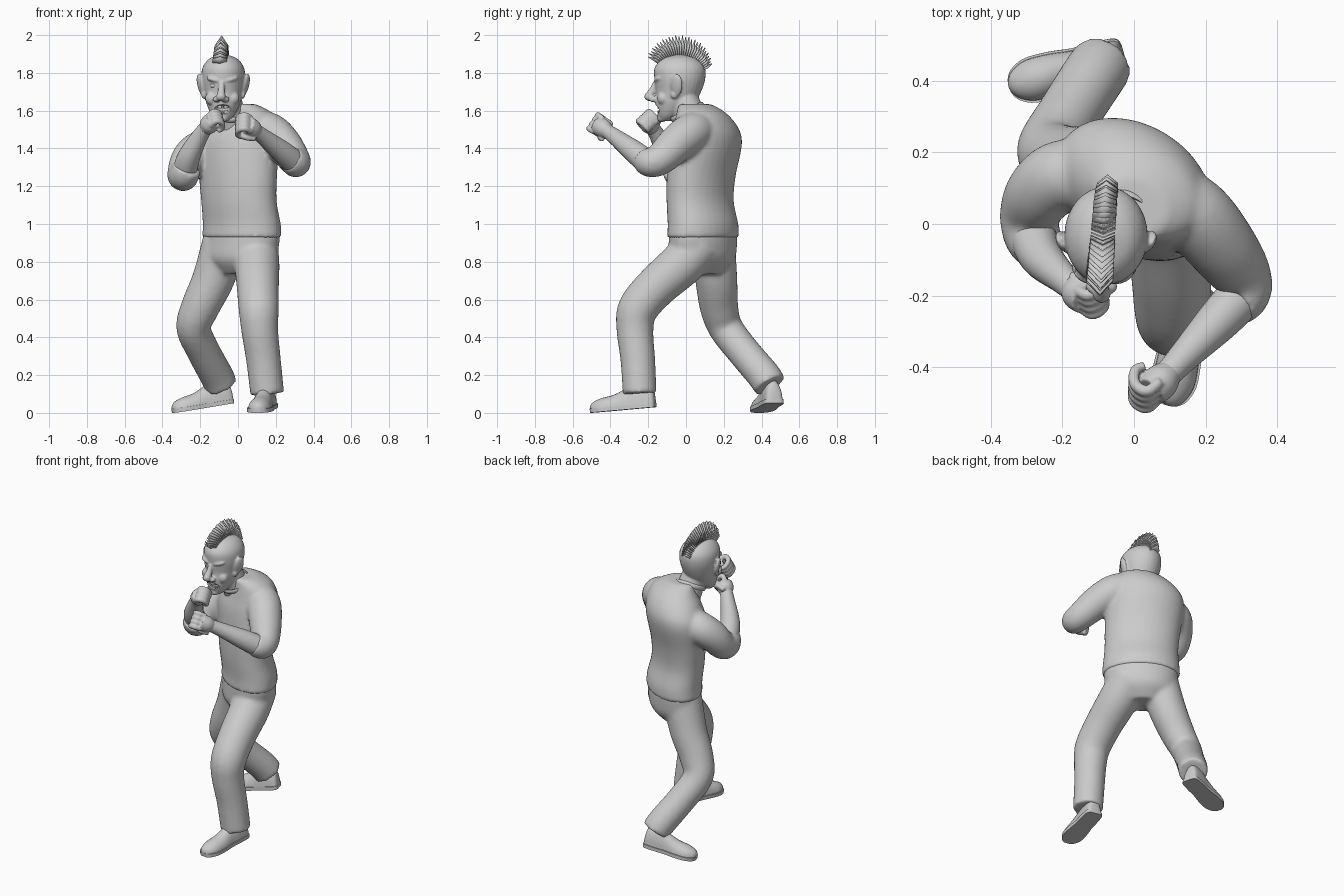
import bpy, bmesh, math
from mathutils import Vector, Matrix, Quaternion

if "Cube" in bpy.data.objects:
    bpy.data.objects.remove(bpy.data.objects["Cube"])

def finish(name, bm, angle=40):
    bmesh.ops.recalc_face_normals(bm, faces=bm.faces[:])
    me = bpy.data.meshes.new(name)
    bm.to_mesh(me); bm.free()
    ob = bpy.data.objects.new(name, me)
    bpy.context.collection.objects.link(ob)
    bpy.ops.object.select_all(action='DESELECT')
    ob.select_set(True)
    bpy.context.view_layer.objects.active = ob
    bpy.ops.object.shade_smooth_by_angle(angle=math.radians(angle))
    return ob

def spline(st, sub=5):
    out = []
    for i in range(len(st) - 1):
        p = [st[max(i - 1, 0)], st[i], st[i + 1], st[min(i + 2, len(st) - 1)]]
        for k in range(sub):
            t = k / sub
            out.append([0.5 * (2*b + (c-a)*t + (2*a-5*b+4*c-d)*t*t + (3*b-a-3*c+d)*t**3)
                        for a, b, c, d in zip(*p)])
    return out + [list(st[-1])]

def skin(name, rings):
    bm = bmesh.new()
    vs = [[bm.verts.new(p) for p in r] for r in rings]
    n = len(vs[0])
    for a, b in zip(vs, vs[1:]):
        for i in range(n):
            bm.faces.new((a[i], a[(i+1) % n], b[(i+1) % n], b[i]))
    bm.faces.new(vs[0]); bm.faces.new(vs[-1])
    return finish(name, bm)

def loft(name, stations, n=32):
    """Horizontal elliptical sections: x, y, z, rx, ry, yaw."""
    rings = []
    for x, y, z, rx, ry, yaw in spline(stations):
        c, s = math.cos(math.radians(yaw)), math.sin(math.radians(yaw))
        r = []
        for k in range(n):
            u, v = rx*math.cos(2*math.pi*k/n), ry*math.sin(2*math.pi*k/n)
            r.append((x + u*c - v*s, y + u*s + v*c, z))
        rings.append(r)
    return skin(name, rings)

def limb(name, stations, n=24):
    """Round sections along a bent path: x, y, z, radius."""
    pts = spline(stations)
    rings, q, last = [], None, None
    for i, p in enumerate(pts):
        t = (Vector(pts[min(i+1, len(pts)-1)][:3]) - Vector(pts[max(i-1, 0)][:3])).normalized()
        q = t.to_track_quat('Z', 'Y') if q is None else last.rotation_difference(t) @ q
        last = t
        rings.append([Vector(p[:3]) + q @ Vector((p[3]*math.cos(2*math.pi*k/n), p[3]*math.sin(2*math.pi*k/n), 0))
                      for k in range(n)])
    return skin(name, rings)

def blob(name, loc, size, rot=(0, 0, 0)):
    bm = bmesh.new()
    bmesh.ops.create_uvsphere(bm, u_segments=20, v_segments=12, radius=1)
    for f in (Matrix.Diagonal((*size, 1)), *[Matrix.Rotation(math.radians(a), 4, ax) for a, ax in zip(rot, 'XYZ')],
              Matrix.Translation(loc)):
        bm.transform(f)
    return finish(name, bm)

def fuse(name, parts, voxel, smooth=4):
    """Join overlapping parts into one continuous surface."""
    bpy.ops.object.select_all(action='DESELECT')
    for p in parts:
        p.select_set(True)
    bpy.context.view_layer.objects.active = parts[0]
    bpy.ops.object.join()
    ob = parts[0]
    ob.name = name
    m = ob.modifiers.new('fuse', 'REMESH')
    m.mode, m.voxel_size, m.use_smooth_shade = 'VOXEL', voxel, True
    s = ob.modifiers.new('soften', 'SMOOTH')
    s.factor, s.iterations = 0.5, smooth
    return ob

# Shirt: twisted torso with two bent sleeves
torso = loft('torso', [(.02, .09, .925, .235, .16, -37), (.02, .09, 1.0, .23, .158, -37),
                       (.005, .075, 1.12, .222, .15, -36), (0, .08, 1.25, .228, .155, -35),
                       (0, .105, 1.42, .235, .17, -33), (.015, .105, 1.51, .21, .155, -32),
                       (.03, .08, 1.59, .155, .12, -30), (.0, .045, 1.635, .095, .085, -25)])
sleeve_l = limb('sleeve', [(.08, .08, 1.5, .1), (.165, .03, 1.485, .105), (.235, -.05, 1.425, .1),
                           (.295, -.135, 1.345, .086), (.305, -.19, 1.325, .078), (.275, -.22, 1.345, .072)])
sleeve_r = limb('sleeve', [(-.1, .13, 1.41, .1), (-.2, .135, 1.395, .1), (-.26, .09, 1.34, .096),
                           (-.29, .03, 1.265, .085), (-.285, -.03, 1.26, .08), (-.265, -.06, 1.3, .074)])
fuse('shirt', [torso, sleeve_l, sleeve_r], .011, 9)

# Trousers: pelvis with a forward and a rear leg
pelvis = loft('pelvis', [(.02, .09, .97, .222, .15, -37), (.02, .09, .9, .222, .153, -37),
                         (.01, .09, .81, .2, .145, -37), (0, .09, .735, .12, .085, -37)])
leg_f = limb('leg', [(.09, .08, .9, .12), (.1, -.02, .79, .12), (.105, -.16, .665, .112), (.11, -.255, .55, .107),
                     (.115, -.27, .44, .098), (.135, -.255, .28, .092), (.155, -.245, .1, .09)])
leg_r = limb('leg', [(-.07, .14, .9, .12), (-.13, .16, .71, .112), (-.2, .175, .56, .102), (-.235, .21, .45, .092),
                     (-.185, .3, .33, .088), (-.115, .41, .2, .089), (-.09, .445, .145, .088)])
fuse('trousers', [pelvis, leg_f, leg_r], .011, 9)

# Shoes: domed upper over a flat sole
def shoe(name, heel, toe, pitch):
    d = Vector((toe[0]-heel[0], toe[1]-heel[1], 0))
    L, yaw = d.length, math.atan2(d.y, d.x)
    M = Matrix.Translation((toe[0], toe[1], 0)) @ Matrix.Rotation(yaw, 4, 'Z') @ \
        Matrix.Rotation(math.radians(pitch), 4, 'Y') @ Matrix.Translation((-L, 0, 0))
    prof = spline([(.01, .02, .06), (.05, .044, .12), (.25, .05, .14), (.42, .05, .115), (.62, .058, .085),
                   (.82, .058, .072), (.95, .038, .055), (1, .012, .035)], 4)
    up = [[M @ Vector((t*L, w*math.cos(a), .018 + max(0, (h-.018)*math.sin(a))))
           for a in [2*math.pi*k/24 for k in range(24)]] for t, w, h in prof]
    skin(name + '_upper', up)
    bm = bmesh.new()
    edge = [(t, w + .006) for t, w, h in prof] + [(t, -w - .006) for t, w, h in reversed(prof)]
    f = bm.faces.new([bm.verts.new(M @ Vector((t*L, w, 0))) for t, w in edge])
    ex = bmesh.ops.extrude_face_region(bm, geom=[f])
    up_dir = M.to_3x3() @ Vector((0, 0, .022))
    bmesh.ops.translate(bm, vec=up_dir, verts=[v for v in ex['geom'] if isinstance(v, bmesh.types.BMVert)])
    finish(name + '_sole', bm)
shoe('front_shoe', (.165, -.155), (.1, -.505), 5)
shoe('rear_shoe', (-.02, .475), (-.345, .385), 9)

# Forearms and clenched fists
def arm(side, elbow, mid, wrist, fist, inward, s=1.15):
    limb(side + '_forearm', [(*elbow, .066), (*mid, .06), (*wrist, .042), (*fist, .036)])
    f = Vector(fist)
    d = (f - Vector(wrist)).normalized()
    inn = Vector(inward)
    inn = (inn - inn.dot(d)*d).normalized()
    acr = d.cross(inn)
    d, inn, acr = d*s, inn*s, acr*s
    parts = [limb('palm', [(*(f - d*.045), .036), (*(f - d*.01), .05), (*(f + d*.03), .046)])]
    for k in range(4):
        o = f + acr*(k - 1.5)*.024
        parts.append(limb('finger', [(*(o + d*.015 - inn*.012), .015), (*(o + d*.055 - inn*.005), .017),
                                     (*(o + d*.058 + inn*.03), .016), (*(o + d*.025 + inn*.055), .015),
                                     (*(o + d*.0 + inn*.045), .012)], 10))
    o = f + acr*.04
    parts.append(limb('thumb', [(*(o - d*.035), .016), (*(o + inn*.03), .018),
                                (*(o + inn*.062 + d*.03 - acr*.02), .014)], 10))
    fuse(side + '_fist', parts, .005, 3)
arm('left', (.31, -.19, 1.315), (.235, -.27, 1.38), (.13, -.38, 1.465), (.07, -.445, 1.51), (-1, .2, -.1))
arm('right', (-.285, -.02, 1.265), (-.26, -.09, 1.355), (-.195, -.155, 1.475), (-.15, -.195, 1.53), (.8, .4, -.2), 1.0)

# Head: skull, neck, brows, cheeks, nose, ears
HX = -.078
skull = loft('skull', [(HX-.005, -.11, 1.545, .03, .028, 0), (HX-.003, -.09, 1.575, .06, .06, 0),
                       (HX, -.06, 1.635, .088, .102, 0), (HX, -.04, 1.7, .104, .12, 0),
                       (HX, -.033, 1.77, .116, .135, 0), (HX, -.033, 1.83, .109, .132, 0),
                       (HX, -.033, 1.875, .074, .09, 0), (HX, -.033, 1.897, .02, .025, 0)])
parts = [skull, limb('neck', [(-.03, .05, 1.5, .085), (-.045, .015, 1.59, .08), (-.065, -.02, 1.68, .078)]),
         limb('nose', [(HX-.008, -.16, 1.75, .014), (HX-.01, -.176, 1.71, .018), (HX-.012, -.198, 1.67, .025),
                       (HX-.012, -.206, 1.655, .012)], 12),
         blob('chin', (HX-.005, -.13, 1.56), (.03, .022, .022))]
for s in (-1, 1):
    parts += [blob('brow', (HX-.006 + s*.045, -.147, 1.765), (.042, .02, .014), (0, s*-14, s*18)),
              blob('cheek', (HX-.005 + s*.055, -.122, 1.665), (.036, .03, .036)),
              blob('nostril', (HX-.012 + s*.024, -.174, 1.66), (.02, .021, .016)),
              blob('ear', (HX + s*.117, -.05, 1.735), (.016, .034, .062), (-8, s*12, s*-25)),
              blob('ear_lobe', (HX + s*.103, -.062, 1.685), (.014, .02, .022))]
head = fuse('head', parts, .0055, 5)

# Open grinning mouth carved into the face
cutter = blob('mouth_cutter', (HX-.003, -.165, 1.606), (.052, .042, .026))
cutter.hide_render = True
cutter.display_type = 'WIRE'
b = head.modifiers.new('mouth', 'BOOLEAN')
b.operation, b.object, b.solver = 'DIFFERENCE', cutter, 'EXACT'

# Teeth and eyes
for row, z in (('upper', 1.62), ('lower', 1.592)):
    bm = bmesh.new()
    for k in range(-3, 4):
        M = Matrix.Translation((HX-.003 + k*.0115, -.143 + .0016*k*k, z + .0006*k*k)) @ Matrix.Diagonal((.01, .014, .016, 1))
        bmesh.ops.create_cube(bm, size=1, matrix=M)
    finish(row + '_teeth', bm)
for s in (-1, 1):
    blob('eye', (HX-.006 + s*.043, -.134, 1.733), (.022, .018, .015))

# Shirt collar
bm = bmesh.new()
ring = [2*math.pi*k/32 for k in range(32)]
M = Matrix.Translation((-.038, .008, 1.592)) @ Matrix.Rotation(math.radians(27), 4, 'X')
vs = [[bm.verts.new(M @ Vector(((.088 + .008*math.cos(b))*math.cos(a), (.09 + .008*math.cos(b))*math.sin(a),
       .016*math.sin(b)))) for b in [2*math.pi*j/8 for j in range(8)]] for a in ring]
for i in range(32):
    for j in range(8):
        a, c = vs[i], vs[(i+1) % 32]
        bm.faces.new((a[j], c[j], c[(j+1) % 8], a[(j+1) % 8]))
finish('collar', bm)

# Mohawk: fan of pointed, ridged blades over the crown
bm = bmesh.new()
N = 28
for i in range(N):
    t = i/(N-1)
    a = math.radians(138 - 118*t)
    base = Vector((HX - .018 + .022*t, -.033 + .122*math.cos(a), 1.775 + .113*math.sin(a)))
    lean = a + math.radians(8*(1 - t))
    out = Vector((0, math.cos(lean), math.sin(lean)))
    tang = Vector((0, -math.sin(lean), math.cos(lean)))
    h = .05 + .055*math.sin(math.pi*(.2 + .75*t)) + (.006 if i % 2 else 0)
    w = .037 - .008*t
    p = [(-w, 0, -.015), (0, .014, -.015), (w, 0, -.015), (w, 0, .55*h), (0, .014, h), (-w, 0, .55*h)]
    v = [bm.verts.new(base + Vector((x, 0, 0)) + tang*y + out*z) for x, y, z in p]
    bm.faces.new((v[0], v[1], v[4], v[5]))
    bm.faces.new((v[1], v[2], v[3], v[4]))
hair = finish('mohawk', bm, 20)
m = hair.modifiers.new('thickness', 'SOLIDIFY')
m.thickness, m.offset = .004, 0
